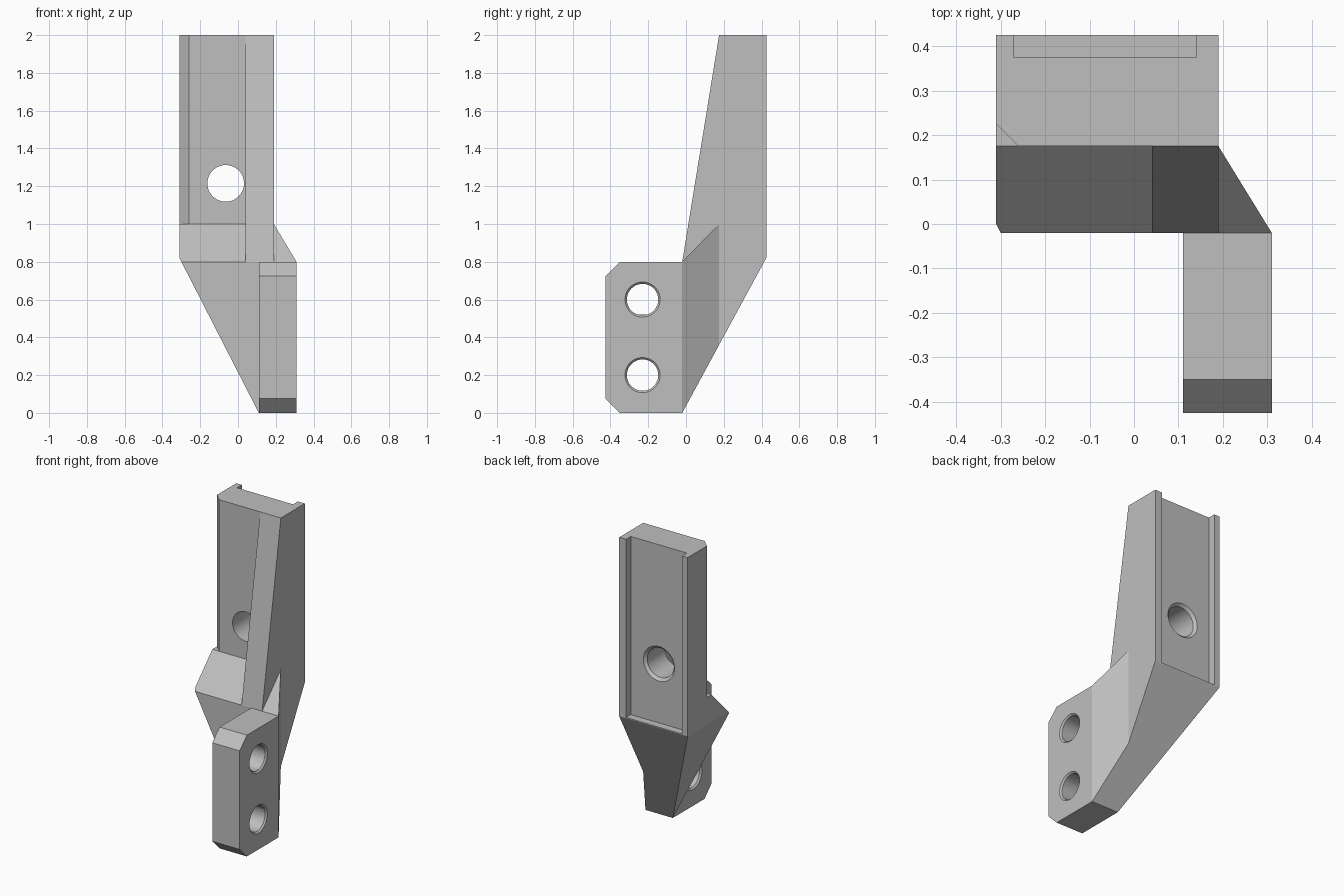
import bpy, bmesh, math
from mathutils import Matrix, Vector

if "Cube" in bpy.data.objects:
    bpy.data.objects.remove(bpy.data.objects["Cube"], do_unlink=True)

grey = bpy.data.materials.new("plain grey")
grey.use_nodes = True
grey.diffuse_color = (0.52, 0.52, 0.52, 1)
grey.node_tree.nodes["Principled BSDF"].inputs["Base Color"].default_value = grey.diffuse_color


def make_object(name, bm):
    bmesh.ops.recalc_face_normals(bm, faces=bm.faces)
    mesh = bpy.data.meshes.new(name)
    bm.to_mesh(mesh)
    bm.free()
    mesh.materials.append(grey)
    obj = bpy.data.objects.new(name, mesh)
    bpy.context.collection.objects.link(obj)
    return obj


def prism(name, axis, outline, start, end):
    """Extrude a 2D outline along the given axis."""
    place = {"x": lambda a, b: (start, a, b),
             "y": lambda a, b: (a, start, b),
             "z": lambda a, b: (a, b, start)}[axis]
    bm = bmesh.new()
    face = bm.faces.new([bm.verts.new(place(a, b)) for a, b in outline])
    out = bmesh.ops.extrude_face_region(bm, geom=[face])
    shift = Vector([(end - start) * (axis == k) for k in "xyz"])
    bmesh.ops.translate(bm, vec=shift,
                        verts=[v for v in out["geom"] if isinstance(v, bmesh.types.BMVert)])
    return make_object(name, bm)


def cone(name, axis, centre, r1, r2, depth):
    """Cone or cylinder along x or y, r1 at the low end."""
    turn = (Matrix.Rotation(math.pi / 2, 4, "Y") if axis == "x"
            else Matrix.Rotation(-math.pi / 2, 4, "X"))
    bm = bmesh.new()
    bmesh.ops.create_cone(bm, cap_ends=True, segments=48, radius1=r1, radius2=r2,
                          depth=depth, matrix=Matrix.Translation(centre) @ turn)
    return make_object(name, bm)


def combine(target, tool, operation):
    mod = target.modifiers.new("combine", "BOOLEAN")
    mod.operation, mod.solver, mod.object = operation, "EXACT", tool
    bpy.context.view_layer.objects.active = target
    bpy.ops.object.modifier_apply(modifier=mod.name)
    bpy.data.objects.remove(tool, do_unlink=True)


LEFT, RIGHT, RIB = -0.31, 0.19, 0.04
FRONT, PLATE, BACK = -0.02, 0.175, 0.425
FOLD = 0.82

# Main body: footprint trimmed by the side and front silhouettes
body = prism("bracket", "z", [(LEFT, FRONT), (0.31, FRONT), (RIGHT, PLATE),
                              (RIGHT, BACK), (LEFT, BACK)], 0, 2)
side = prism("side_trim", "x", [(FRONT, 0), (BACK, FOLD), (BACK, 2),
                                (PLATE, 2), (FRONT, 0.8)], -1, 1)
combine(body, side, "INTERSECT")
taper = prism("taper_trim", "y", [(0.11, 0), (LEFT, FOLD), (-1, FOLD), (-1, -1), (0.11, -1)], -1, 1)
combine(body, taper, "DIFFERENCE")

# Clear the space on both sides of the front rib, leaving sloped shoulders
for x0, x1 in ((-1, RIB), (RIGHT, 1)):
    shoulder = prism("shoulder_cut", "x", [(-0.215, 0.6), (PLATE, 1), (PLATE, 3), (-0.215, 3)], x0, x1)
    combine(body, shoulder, "DIFFERENCE")

# Chamfer on the outer edge of the plate
edge = prism("edge_cut", "z", [(LEFT - 0.05, PLATE + 0.1), (LEFT - 0.05, PLATE - 0.05),
                               (LEFT + 0.1, PLATE - 0.05)], 1, 3)
combine(body, edge, "DIFFERENCE")

# Shallow channel in the back
channel = prism("channel_cut", "z", [(-0.27, 0.375), (0.14, 0.375), (0.14, 1), (-0.27, 1)],
                FOLD + 0.005, 3)
combine(body, channel, "DIFFERENCE")

# Plate hole with a countersunk back rim
combine(body, cone("plate_hole", "y", (-0.065, 0.3, 1.215), 0.097, 0.097, 0.6), "DIFFERENCE")
combine(body, cone("plate_rim", "y", (-0.065, 0.375, 1.215), 0.097, 0.131, 0.034), "DIFFERENCE")

# Mounting flange with chamfered front corners
flange = prism("flange", "x", [(FRONT, 0), (FRONT, 0.8), (-0.35, 0.8), (-0.425, 0.725),
                               (-0.425, 0.075), (-0.35, 0)], 0.11, 0.31)
for z in (0.2, 0.6):
    combine(flange, cone("flange_hole", "x", (0.21, -0.23, z), 0.083, 0.083, 0.6), "DIFFERENCE")
    combine(flange, cone("outer_rim", "x", (0.31, -0.23, z), 0.083, 0.103, 0.02), "DIFFERENCE")
    combine(flange, cone("inner_rim", "x", (0.11, -0.23, z), 0.103, 0.083, 0.02), "DIFFERENCE")
combine(body, flange, "UNION")

# Smooth only the hole walls
bpy.ops.object.select_all(action="DESELECT")
body.select_set(True)
bpy.context.view_layer.objects.active = body
bpy.ops.object.shade_smooth_by_angle(angle=math.radians(15))
